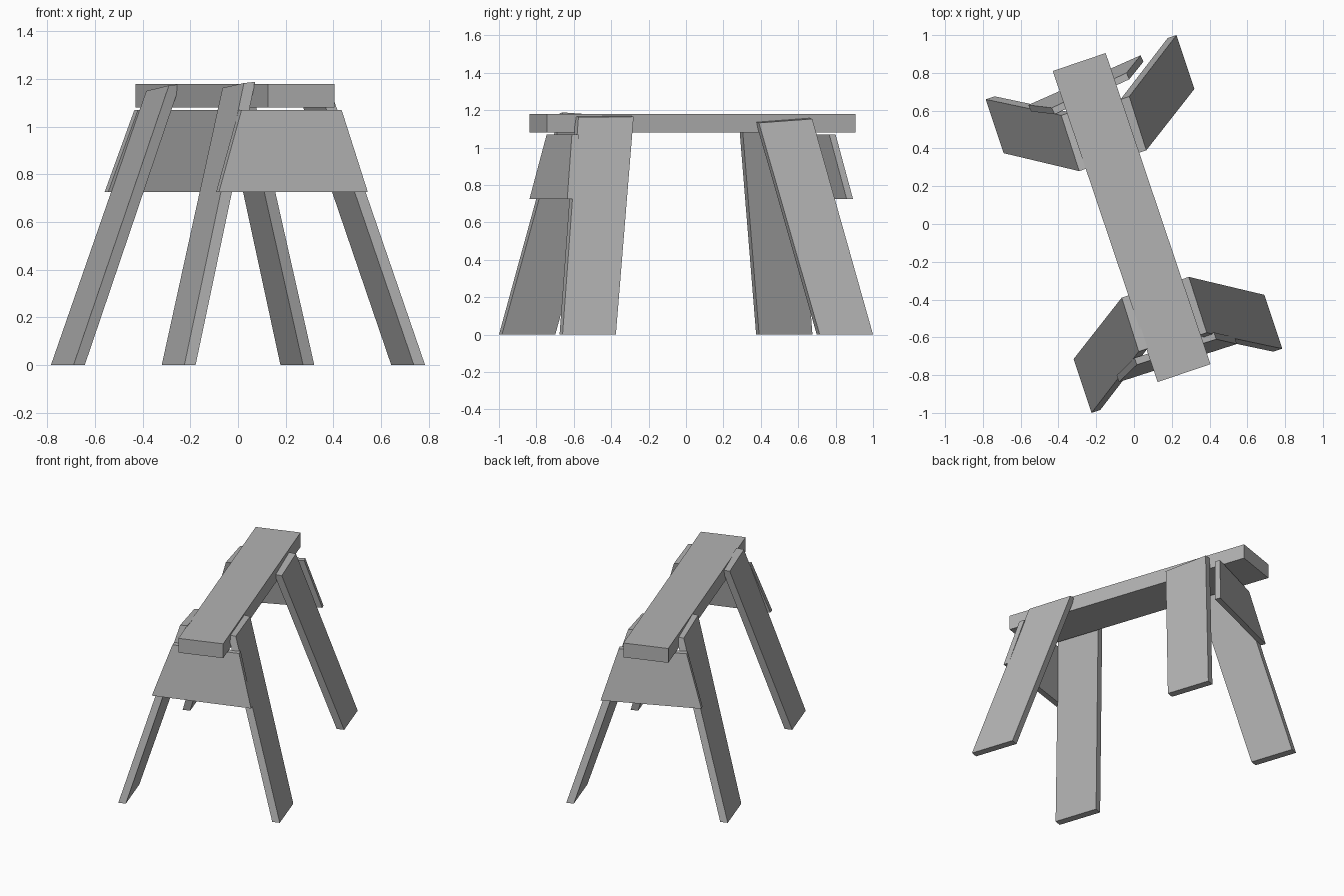
import bpy, bmesh
from mathutils import Vector

if "Cube" in bpy.data.objects:
    bpy.data.objects.remove(bpy.data.objects["Cube"])

wood = bpy.data.materials.new("grey_wood")
wood.diffuse_color = (0.45, 0.45, 0.45, 1)
wood.use_nodes = True
wood.node_tree.nodes["Principled BSDF"].inputs["Base Color"].default_value = wood.diffuse_color


def board(name, face, offset, top_rise=0.0):
    """Plank from its outer face (two bottom, two top corners) and a horizontal thickness."""
    bm = bmesh.new()
    outer = [Vector(p) for p in face]
    inner = [p + Vector((*offset, top_rise if i > 1 else 0)) for i, p in enumerate(outer)]
    v = [bm.verts.new(p) for p in outer + inner]
    bm.faces.new(v[:4])
    bm.faces.new(v[4:])
    for i in range(4):
        j = (i + 1) % 4
        bm.faces.new((v[i], v[j], v[4 + j], v[4 + i]))
    bmesh.ops.recalc_face_normals(bm, faces=bm.faces)
    mesh = bpy.data.meshes.new(name)
    bm.to_mesh(mesh)
    bm.free()
    mesh.materials.append(wood)
    ob = bpy.data.objects.new(name, mesh)
    bpy.context.collection.objects.link(ob)
    return ob


# Top beam, standing diagonally
board("top_beam",
      [(-0.43, 0.81, 1.08), (0.125, -0.837, 1.08), (0.125, -0.837, 1.18), (-0.43, 0.81, 1.18)],
      (0.28, 0.095))

# Splayed legs: sign turns a leg half around, tops are cut unevenly
wide_foot = [(0.69, -0.375), (0.785, -0.66), (0.385, -0.575), (0.29, -0.28)]
steep_foot = [(-0.32, -0.715), (-0.225, -1.0), (0.025, -0.675), (-0.065, -0.39)]
legs = [
    ("front_right_leg", wide_foot, 1, (-0.047, -0.016), 1.163, 1.165),
    ("back_left_leg", wide_foot, -1, (-0.047, -0.016), 1.15, 1.173),
    ("front_left_leg", steep_foot, 1, (0.047, 0.016), 1.183, 1.163),
    ("back_right_leg", steep_foot, -1, (0.047, 0.016), 1.153, 1.132),
]
for name, plan, s, off, end_z, mid_z in legs:
    heights = (0, 0, end_z, mid_z)
    board(name, [(s * x, s * y, z) for (x, y), z in zip(plan, heights)],
          (s * off[0], s * off[1]), 0.005)

# Trapezoid braces on the leg ends
board("front_brace",
      [(-0.08, -0.837, 0.725), (0.545, -0.635, 0.725), (0.435, -0.61, 1.07), (0.015, -0.745, 1.07)],
      (-0.012, 0.036))
board("back_brace",
      [(0.035, 0.893, 0.725), (-0.56, 0.63, 0.725), (-0.435, 0.615, 1.07), (-0.04, 0.80, 1.07)],
      (0.015, -0.034))
